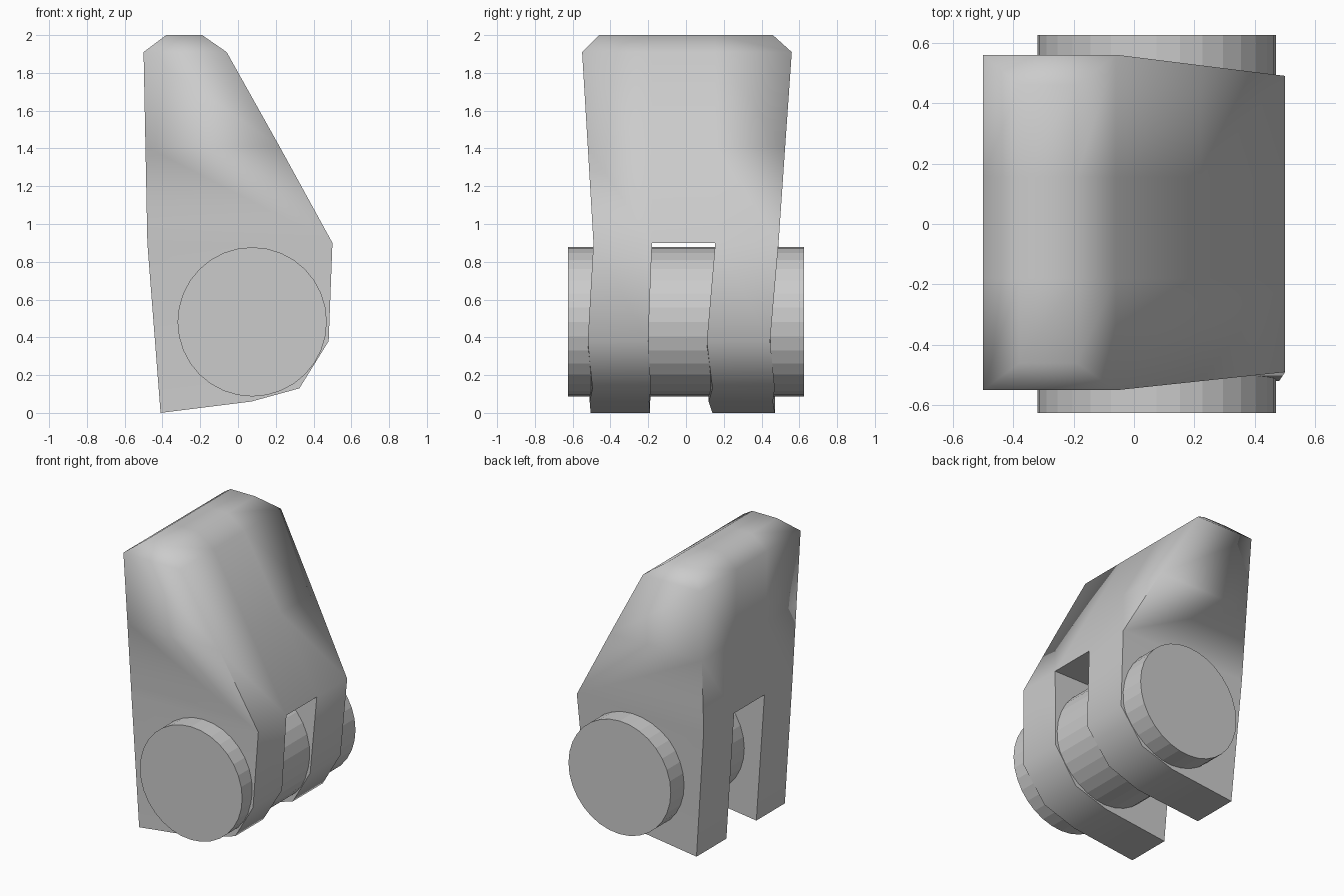
import bpy, bmesh, math

cube = bpy.data.objects.get("Cube")
if cube:
    bpy.data.objects.remove(cube, do_unlink=True)

grey = bpy.data.materials.new("plain_grey")
grey.use_nodes = True
colour = (0.6, 0.6, 0.6, 1)
grey.diffuse_color = colour
grey.node_tree.nodes["Principled BSDF"].inputs["Base Color"].default_value = colour

# Body outline: x, z, then outer front, slot front, slot back, outer back (y)
outline = [
    (-0.50, 1.91, -0.55, -0.18, 0.155, 0.56),
    (-0.38, 2.00, -0.46, -0.18, 0.155, 0.46),
    (-0.19, 2.00, -0.46, -0.18, 0.155, 0.46),
    (-0.06, 1.91, -0.55, -0.18, 0.155, 0.56),
    (0.22, 1.41, -0.52, -0.18, 0.155, 0.525),
    (0.50, 0.90, -0.49, -0.18, 0.155, 0.49),
    (0.48, 0.38, -0.52, -0.20, 0.11, 0.445),
    (0.325, 0.13, -0.495, -0.185, 0.14, 0.47),
    (0.07, 0.06, -0.51, -0.195, 0.12, 0.46),
    (-0.41, 0.00, -0.505, -0.19, 0.14, 0.47),
    (-0.48, 0.90, -0.49, -0.18, 0.155, 0.49),
    (-0.49, 1.41, -0.52, -0.18, 0.155, 0.525),
]
leg = range(5, 11)
side_groups = [(0, 1, 2, 3), (0, 3, 4, 11), (11, 4, 5, 10), leg]

bm = bmesh.new()
cols = [[bm.verts.new((p[0], y, p[1])) for y in p[2:]] for p in outline]

# Skin around the outline, leaving the slot open between the legs
n = len(outline)
for i in range(n):
    a, b = cols[i], cols[(i + 1) % n]
    for k in range(3):
        if k == 1 and i in leg[:-1]:
            continue
        bm.faces.new((a[k], a[k + 1], b[k + 1], b[k]))

# Outer sides, inner walls of the legs and the roof of the slot
for k in (0, 3):
    for group in side_groups:
        bm.faces.new([cols[i][k] for i in group])
for k in (1, 2):
    bm.faces.new([cols[i][k] for i in leg])
bm.faces.new((cols[5][1], cols[5][2], cols[10][2], cols[10][1]))
bmesh.ops.recalc_face_normals(bm, faces=bm.faces[:])

# Soft crown, crisp corners lower down
for f in bm.faces:
    f.smooth = True
for e in bm.edges:
    low = all(v.co.z < 1.42 for v in e.verts)
    if low and e.calc_face_angle(0) > math.radians(50):
        e.smooth = False
mesh = bpy.data.meshes.new("forked_body")
bm.to_mesh(mesh)
bm.free()
body = bpy.data.objects.new("forked_body", mesh)
bpy.context.collection.objects.link(body)
mesh.materials.append(grey)

# Hinge pin running through both legs
bpy.ops.mesh.primitive_cylinder_add(vertices=32, radius=0.395, depth=1.25,
                                    location=(0.075, 0, 0.482),
                                    rotation=(math.pi / 2, 0, 0))
pin = bpy.context.object
pin.name = "hinge_pin"
pin.data.materials.append(grey)
